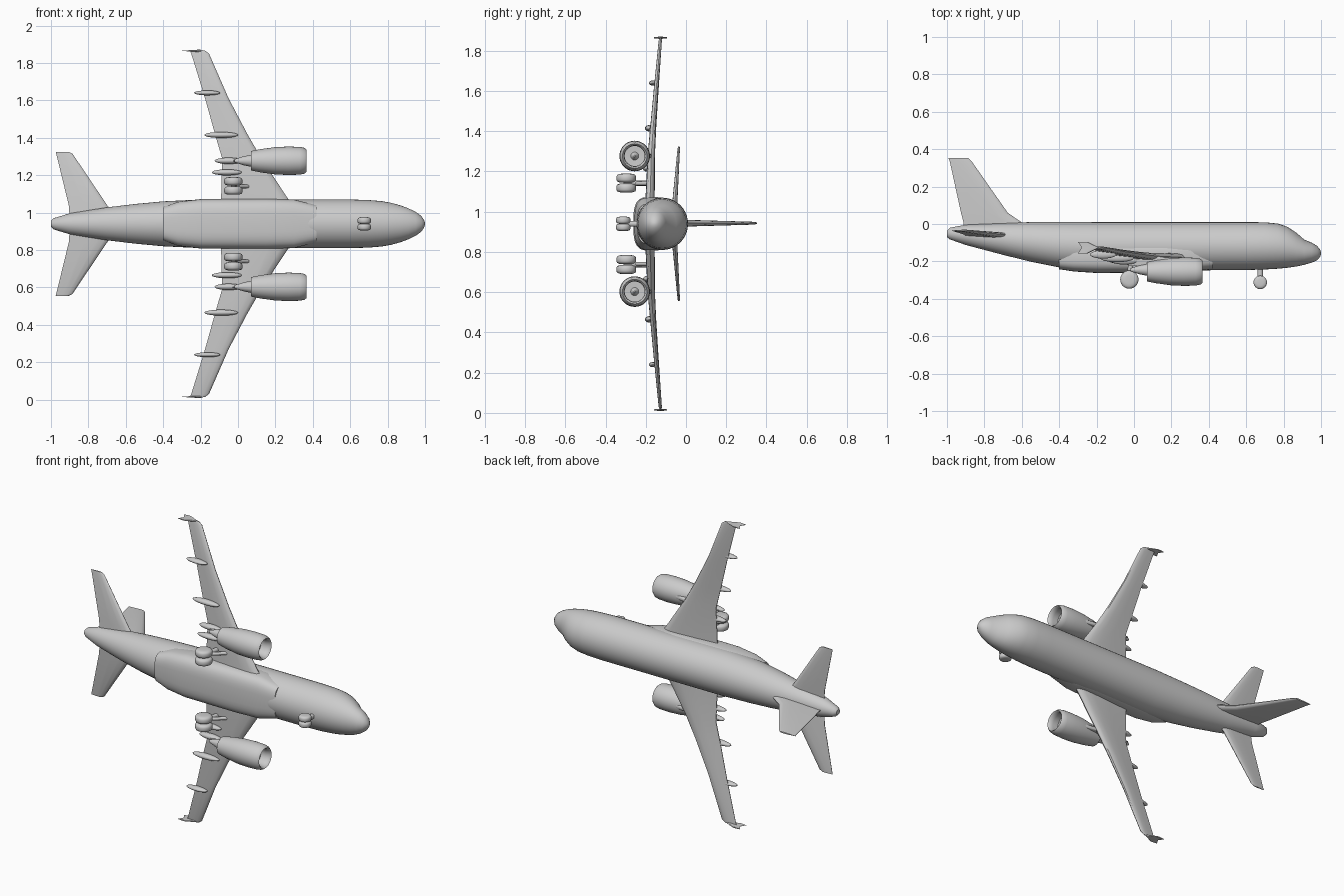
import bpy, bmesh, math
from mathutils import Vector

if "Cube" in bpy.data.objects:
    bpy.data.objects.remove(bpy.data.objects["Cube"])

ZC = 0.94  # height of the fuselage axis
grey = bpy.data.materials.new("light_grey")
grey.diffuse_color = (0.6, 0.6, 0.6, 1)
grey.use_nodes = True
grey.node_tree.nodes["Principled BSDF"].inputs["Base Color"].default_value = grey.diffuse_color


def loft(name, rings, angle=40, closed=False):
    """Skin a list of equal-length rings; cap the ends unless closed."""
    bm = bmesh.new()
    vr = [[bm.verts.new(p) for p in r] for r in rings]
    n = len(vr[0])
    pairs = list(zip(vr, vr[1:])) + ([(vr[-1], vr[0])] if closed else [])
    for a, b in pairs:
        for i in range(n):
            bm.faces.new((a[i], a[(i + 1) % n], b[(i + 1) % n], b[i]))
    if not closed:
        bm.faces.new(vr[0])
        bm.faces.new(vr[-1])
    bmesh.ops.recalc_face_normals(bm, faces=bm.faces)
    me = bpy.data.meshes.new(name)
    bm.to_mesh(me)
    bm.free()
    me.materials.append(grey)
    ob = bpy.data.objects.new(name, me)
    bpy.context.collection.objects.link(ob)
    bpy.ops.object.select_all(action='DESELECT')
    ob.select_set(True)
    bpy.context.view_layer.objects.active = ob
    bpy.ops.object.shade_smooth_by_angle(angle=math.radians(angle))
    return ob


def oval(x, yc, zc, ry, rz, n=40, power=2.0):
    """Cross-section across the x axis; higher power is squarer."""
    pts = []
    for i in range(n):
        a = 2 * math.pi * i / n
        c, s = math.cos(a), math.sin(a)
        e = 2 / power
        pts.append((x, yc + ry * math.copysign(abs(c) ** e, c),
                    zc + rz * math.copysign(abs(s) ** e, s)))
    return pts


def airfoil(le, te, thick, axis):
    """Wing section between two points, thickness along the given axis."""
    le, te, axis = Vector(le), Vector(te), Vector(axis)
    shape = [(0, 0), (.03, .28), (.12, .46), (.3, .5), (.6, .34), (1, .06)]
    upper = [le.lerp(te, t) + axis * thick * h for t, h in shape]
    lower = [le.lerp(te, t) - axis * thick * h for t, h in shape[:0:-1]]
    return upper + lower


def ellipsoid(name, c, rx, ry, rz, n=20):
    steps = [math.pi * (0.03 + 0.94 * i / 12) for i in range(13)]
    return loft(name, [oval(c[0] - rx * math.cos(t), c[1], c[2],
                            ry * math.sin(t), rz * math.sin(t), n) for t in steps], 60)


def wheel(name, x, y, z, r, w):
    """Rounded tyre turning about the z axis."""
    prof = [(-.5, .45), (-.46, .72), (-.36, .92), (-.18, 1), (.18, 1), (.36, .92), (.46, .72), (.5, .45)]
    return loft(name, [[(x + r * k * math.cos(2 * math.pi * i / 24),
                         y + r * k * math.sin(2 * math.pi * i / 24), z + w * h)
                        for i in range(24)] for h, k in prof], 50)


def strut(name, a, b, r):
    a, b = Vector(a), Vector(b)
    d = (b - a).normalized()
    u = d.orthogonal().normalized()
    v = d.cross(u)
    return loft(name, [[p + r * (u * math.cos(math.pi * i / 6) + v * math.sin(math.pi * i / 6))
                        for i in range(12)] for p in (a, b)])


# Fuselage: x, top, bottom, half width
body = [(-1, -.035, -.07, .016), (-.985, -.02, -.082, .03), (-.9, -.004, -.112, .056),
        (-.7, .006, -.165, .088), (-.55, .01, -.202, .106), (-.4, .01, -.232, .12),
        (-.2, .01, -.25, .13), (.3, .01, -.248, .13), (.6, .01, -.246, .13),
        (.7, .009, -.243, .127), (.77, .002, -.239, .121), (.82, -.015, -.234, .112),
        (.87, -.048, -.227, .098), (.91, -.083, -.218, .083), (.95, -.1, -.207, .064),
        (.98, -.118, -.193, .042), (.995, -.137, -.175, .02), (1, -.15, -.162, .006)]
loft("fuselage", [oval(x, (t + b) / 2, ZC, (t - b) / 2, w) for x, t, b, w in body])

# Squarish belly fairing between the wings
belly = [(-.4, .07, .09), (-.32, .082, .118), (-.2, .09, .132), (.15, .09, .134), (.3, .084, .13), (.42, .07, .1)]
loft("belly_fairing", [oval(x, -.172, ZC, ry, rz, 40, 3.2) for x, ry, rz in belly])

# Tail fin with a swept dorsal root
fin = [(-.55, -.91, -.02, .034), (-.61, -.913, .015, .034), (-.675, -.925, .06, .03),
       (-.868, -.985, .335, .014), (-.885, -.992, .352, .008)]
loft("tail_fin", [airfoil((l, y, ZC + .003), (t, y, ZC + .003), k, (0, 0, 1)) for l, t, y, k in fin])

for s, side in ((1, "upper"), (-1, "lower")):
    Z = lambda d: ZC + s * d
    # Main wing: leading x, trailing x, y, distance from axis, thickness
    wing = [(.33, -.1, -.18, .05, .05), (.26, -.09, -.178, .145, .045), (.125, -.085, -.172, .35, .036),
            (.05, -.123, -.163, .48, .03), (-.05, -.176, -.148, .67, .024),
            (-.155, -.25, -.128, .91, .016), (-.178, -.257, -.126, .927, .009)]
    loft(side + "_wing", [airfoil((l, y, Z(d)), (t, y, Z(d)), k, (0, 1, 0)) for l, t, y, d, k in wing])
    # Wing tip fence
    fence = [(-.25, -.3, -.158, .006), (-.185, -.28, -.126, .012), (-.25, -.3, -.095, .006)]
    loft(side + "_wing_fence", [airfoil((l, y, Z(.925)), (t, y, Z(.925)), k, (0, 0, 1)) for l, t, y, k in fence])
    # Tailplane
    tail = [(-.64, -.9, -.062, .03, .03), (-.7, -.905, -.056, .1, .026),
            (-.885, -.972, -.036, .375, .012), (-.905, -.975, -.035, .385, .007)]
    loft(side + "_tailplane", [airfoil((l, y, Z(d)), (t, y, Z(d)), k, (0, 1, 0)) for l, t, y, d, k in tail])
    # Engine cowl with open intake and recessed fan
    ez, ey = Z(.337), -.255
    cowl = [(.07, .03), (.07, .052), (.12, .062), (.2, .073), (.27, .076), (.33, .074), (.355, .069),
            (.365, .061), (.357, .053), (.335, .05), (.3, .051), (.298, .02), (.325, .004)]
    loft(side + "_engine", [oval(x, ey, ez, r, r, 32) for x, r in cowl])
    loft(side + "_exhaust", [oval(x, ey + .01, ez, r, r, 20) for x, r in ((-.02, .008), (.03, .024), (.08, .034))])
    # Pylon joining the engine to the wing
    loft(side + "_pylon", [airfoil((l, y, ez), (t, y, ez), k, (0, 0, 1)) for l, t, y, k in
                           ((.27, -.02, -.225, .026), (.25, -.1, -.19, .026), (.12, -.1, -.17, .022))])
    # Flap track fairings
    for i, (x, y, d, rx, rz) in enumerate(((-.06, -.192, .275, .08, .016), (-.05, -.195, .337, .075, .017),
                                           (-.09, -.182, .475, .09, .016), (-.165, -.163, .7, .07, .013))):
        ellipsoid(f"{side}_flap_fairing_{i + 1}", (x, y, Z(d)), rx, .022, rz)
    # Main landing gear
    for i, d in enumerate((.178, .227)):
        wheel(f"{side}_main_wheel_{i + 1}", -.025, -.297, Z(d), .049, .045)
    strut(side + "_main_axle", (-.025, -.297, Z(.17)), (-.025, -.297, Z(.235)), .014)
    strut(side + "_main_strut", (-.025, -.297, Z(.2025)), (-.015, -.17, Z(.2025)), .014)
    strut(side + "_main_brace", (-.02, -.25, Z(.2)), (.06, -.18, Z(.2)), .01)
    # Nose wheels
    wheel(side + "_nose_wheel", .675, -.312, Z(.0175), .036, .036)

# Nose strut
strut("nose_strut", (.675, -.312, ZC), (.675, -.22, ZC), .015)
